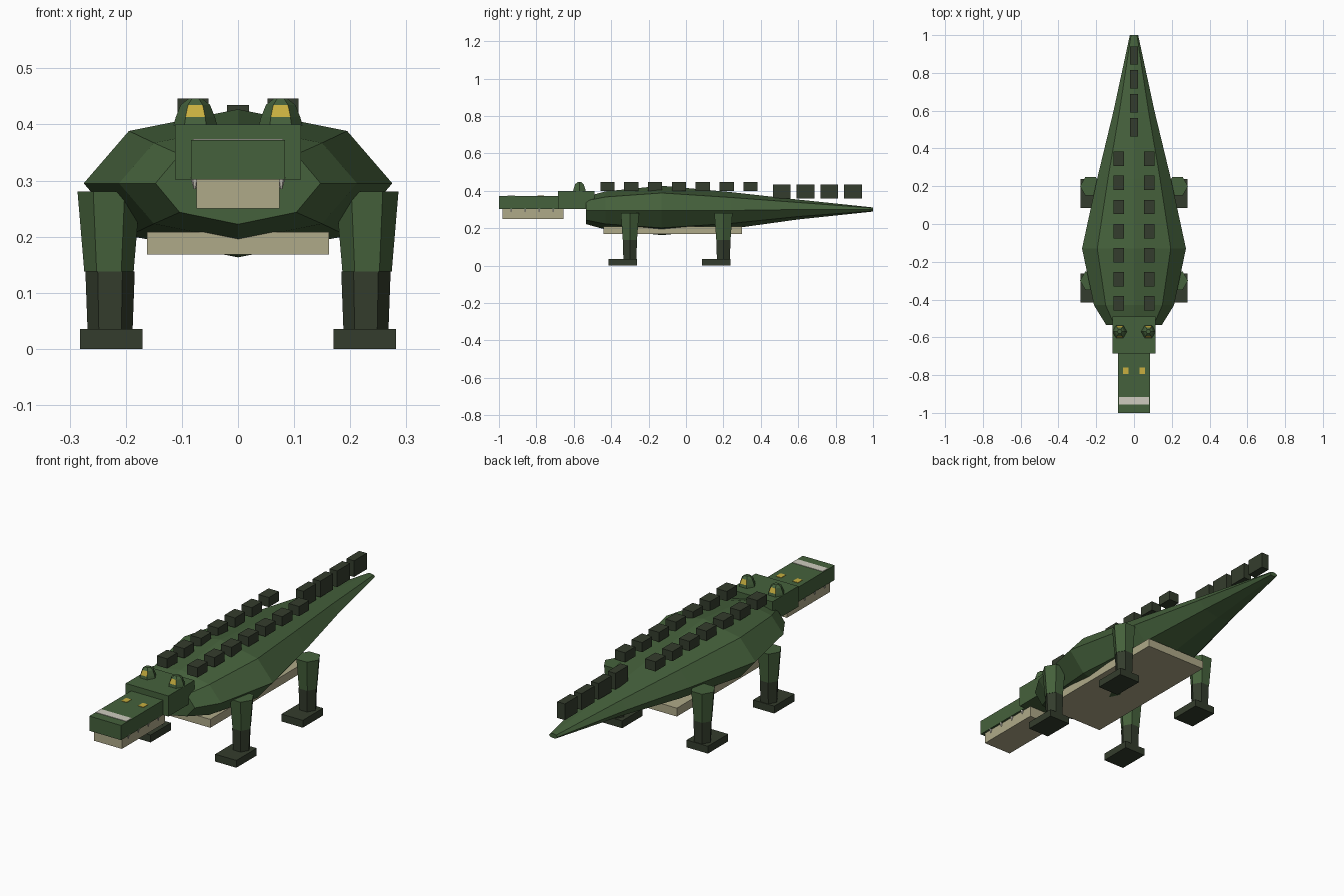
import bpy
import bmesh
from math import cos, sin, pi

old = bpy.data.objects.get("Cube")
if old:
    bpy.data.objects.remove(old, do_unlink=True)


def material(name, r, g, b):
    m = bpy.data.materials.new(name)
    m.use_nodes = True
    m.diffuse_color = (r, g, b, 1)
    bsdf = m.node_tree.nodes["Principled BSDF"]
    bsdf.inputs["Base Color"].default_value = (r, g, b, 1)
    bsdf.inputs["Roughness"].default_value = 0.9
    return m


GREEN = material("scale green", 0.06, 0.12, 0.045)
DARK = material("dark scale green", 0.034, 0.046, 0.026)
TAN = material("belly tan", 0.43, 0.40, 0.25)
CREAM = material("tooth cream", 0.62, 0.60, 0.52)
YELLOW = material("eye yellow", 0.58, 0.43, 0.05)


def finish(name, bm, *mats):
    bmesh.ops.recalc_face_normals(bm, faces=bm.faces)
    mesh = bpy.data.meshes.new(name)
    bm.to_mesh(mesh)
    bm.free()
    for m in mats:
        mesh.materials.append(m)
    ob = bpy.data.objects.new(name, mesh)
    bpy.context.collection.objects.link(ob)
    return ob


def box(name, mat, x, y, z):
    """Box from (min, max) ranges on each axis."""
    bm = bmesh.new()
    bmesh.ops.create_cube(bm, size=1)
    for v in bm.verts:
        for i, (lo, hi) in enumerate((x, y, z)):
            v.co[i] = (lo + hi) / 2 + v.co[i] * (hi - lo)
    return finish(name, bm, mat)


def loft(rings):
    """Skin a list of equally sized point rings and cap both ends."""
    bm = bmesh.new()
    loops = [[bm.verts.new(p) for p in ring] for ring in rings]
    n = len(loops[0])
    for a, b in zip(loops, loops[1:]):
        for i in range(n):
            j = (i + 1) % n
            bm.faces.new((a[i], a[j], b[j], b[i]))
    bm.faces.new(loops[0])
    bm.faces.new(loops[-1])
    return bm


def hex_column(x, y, levels):
    """Six-sided column from (z, radius) levels."""
    return loft([[(x + r * cos(i * pi / 3), y + r * sin(i * pi / 3), z)
                  for i in range(6)] for z, r in levels])


# Body and tail: octagonal rings of y, half width, half height, centre z
sections = [(-0.535, 0.147, 0.073, 0.295), (-0.43, 0.212, 0.102, 0.295),
            (-0.13, 0.275, 0.132, 0.295), (0.24, 0.195, 0.098, 0.295),
            (0.60, 0.108, 0.053, 0.30), (1.0, 0.022, 0.011, 0.30)]
finish("body", loft([[(w * cos(i * pi / 4), y, z + h * sin(i * pi / 4))
                      for i in range(8)] for y, w, h, z in sections]), GREEN)
box("belly_plate", TAN, (-0.162, 0.162), (-0.44, 0.30), (0.168, 0.208))

# Head
box("head", GREEN, (-0.1125, 0.1125), (-0.685, -0.49), (0.302, 0.40))
box("snout", GREEN, (-0.084, 0.084), (-1.0, -0.68), (0.302, 0.372))
box("lower_jaw", TAN, (-0.074, 0.074), (-0.98, -0.655), (0.25, 0.304))
box("snout_tip_stripe", CREAM, (-0.08, 0.08), (-0.955, -0.915), (0.37, 0.374))

for side, s in (("left", 1), ("right", -1)):
    # Eyes: green domes with yellow panels facing front and back
    bm = hex_column(s * 0.076, -0.57, [(0.398, 0.039), (0.413, 0.035),
                                       (0.435, 0.026), (0.446, 0.012)])
    bm.normal_update()
    for f in bm.faces:
        z = f.calc_center_median().z
        if 0.415 < z < 0.435 and abs(f.normal.y) > 0.75:
            f.material_index = 1
    finish(side + "_eye", bm, GREEN, YELLOW)
    cx = s * 0.044
    box(side + "_nostril", YELLOW, (cx - 0.014, cx + 0.014),
        (-0.795, -0.76), (0.37, 0.374))

    # Teeth
    for k in range(4):
        bm = hex_column(s * 0.077, -0.935 + k * 0.075,
                        [(0.285, 0.002), (0.306, 0.008)])
        finish(f"{side}_tooth_{k + 1}", bm, CREAM)

    # Legs: green thigh, dark shin, block foot
    for end, y in (("front", -0.30), ("back", 0.20)):
        leg = f"{side}_{end}"
        finish(leg + "_thigh", hex_column(s * 0.23, y, [(0.28, 0.056), (0.138, 0.044)]), GREEN)
        finish(leg + "_shin", hex_column(s * 0.228, y, [(0.138, 0.044), (0.03, 0.04)]), DARK)
        x = sorted((s * 0.17, s * 0.282))
        box(leg + "_foot", DARK, x, (y - 0.115, y + 0.038), (0, 0.035))

    # Back scutes in two rows
    for k in range(7):
        y, cx = -0.42 + k * 0.1275, s * 0.08
        box(f"{side}_back_scute_{k + 1}", DARK, (cx - 0.0275, cx + 0.0275),
            (y - 0.038, y + 0.038), (0.40, 0.446))

# Tail scutes in a single row
for k in range(4):
    y = 0.512 + k * 0.127
    box(f"tail_scute_{k + 1}", DARK, (-0.02, 0.02),
        (y - 0.048, y + 0.048), (0.358, 0.435))
